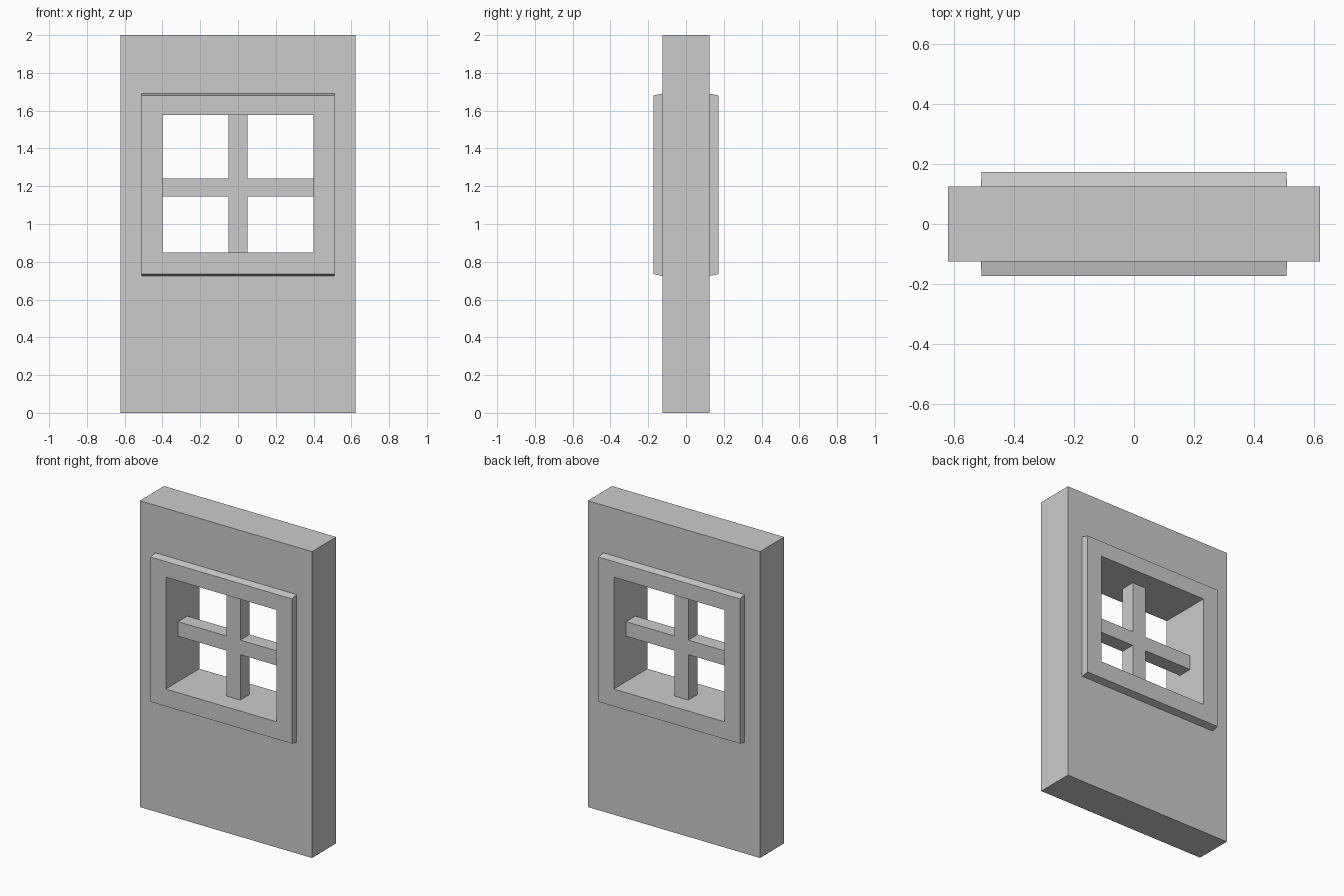
import bpy
import bmesh

if "Cube" in bpy.data.objects:
    bpy.data.objects.remove(bpy.data.objects["Cube"])


def finish(bm, name):
    bmesh.ops.recalc_face_normals(bm, faces=bm.faces)
    mesh = bpy.data.meshes.new(name)
    bm.to_mesh(mesh)
    bm.free()
    obj = bpy.data.objects.new(name, mesh)
    bpy.context.collection.objects.link(obj)
    return obj


# Wall panel with raised window trim: rectangular loops (y, half width, z low, z high)
# running from the wall edge, over the trim and through the opening
front = [
    (-0.125, 0.622, 0.0, 2.0),       # wall edge
    (-0.125, 0.511, 0.725, 1.69),    # trim base
    (-0.173, 0.51, 0.735, 1.68),     # trim outer face
    (-0.173, 0.40, 0.848, 1.578),    # opening
]
back = [(-y, w, lo, hi) for y, w, lo, hi in reversed(front)]

bm = bmesh.new()
loops = [[bm.verts.new(c) for c in ((-w, y, lo), (w, y, lo), (w, y, hi), (-w, y, hi))]
         for y, w, lo, hi in front + back]
for a, b in zip(loops, loops[1:] + loops[:1]):
    for i in range(4):
        j = (i + 1) % 4
        bm.faces.new((a[i], a[j], b[j], b[i]))
finish(bm, "wall_with_window_trim")

# Window cross bars: one plus-shaped outline extruded through its depth
X, T, D = 0.405, 0.05, 0.048
LO, HI, A, B = 0.843, 1.583, 1.145, 1.24
outline = [(-T, LO), (T, LO), (T, A), (X, A), (X, B), (T, B),
           (T, HI), (-T, HI), (-T, B), (-X, B), (-X, A), (-T, A)]
bm = bmesh.new()
face = bm.faces.new([bm.verts.new((x, -D, z)) for x, z in outline])
result = bmesh.ops.extrude_face_region(bm, geom=[face], use_keep_orig=True)
moved = [v for v in result["geom"] if isinstance(v, bmesh.types.BMVert)]
bmesh.ops.translate(bm, verts=moved, vec=(0, 2 * D, 0))
finish(bm, "window_cross_bars")
